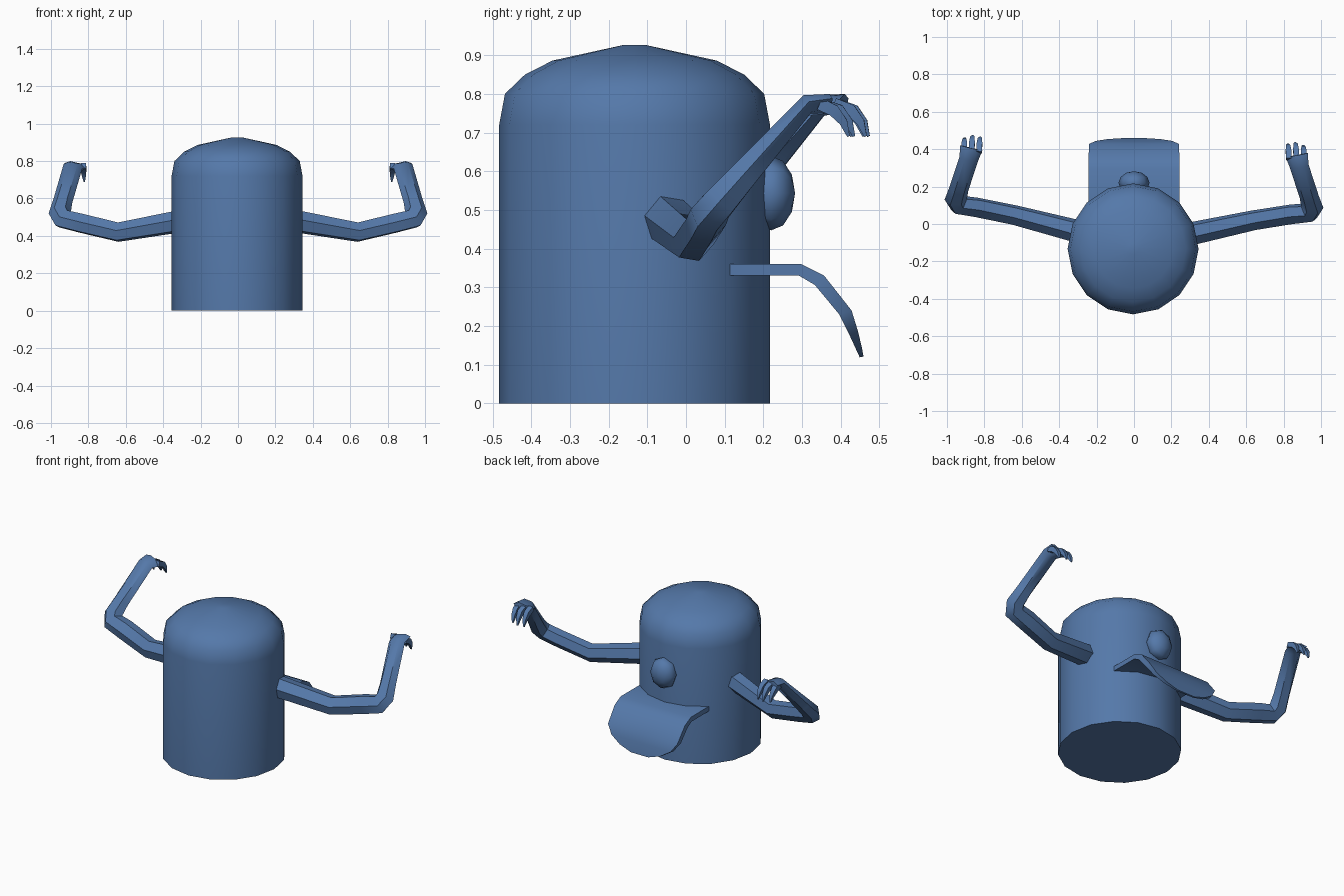
import bpy, bmesh, math
from mathutils import Vector

if "Cube" in bpy.data.objects:
    bpy.data.objects.remove(bpy.data.objects["Cube"])

blue = bpy.data.materials.new("blue")
blue.diffuse_color = (0.09, 0.19, 0.40, 1)
blue.use_nodes = True
blue.node_tree.nodes["Principled BSDF"].inputs["Base Color"].default_value = blue.diffuse_color


def finish(bm, name, angle=32):
    bmesh.ops.recalc_face_normals(bm, faces=bm.faces)
    me = bpy.data.meshes.new(name)
    bm.to_mesh(me)
    bm.free()
    me.materials.append(blue)
    ob = bpy.data.objects.new(name, me)
    bpy.context.collection.objects.link(ob)
    bpy.ops.object.select_all(action='DESELECT')
    bpy.context.view_layer.objects.active = ob
    ob.select_set(True)
    bpy.ops.object.shade_smooth_by_angle(angle=math.radians(angle))
    return ob


def skin(bm, rings):
    # bridge closed rings of vertices and cap both ends
    n = len(rings[0])
    for r, s in zip(rings, rings[1:]):
        for i in range(n):
            j = (i + 1) % n
            bm.faces.new((r[i], r[j], s[j], s[i]))
    bm.faces.new(rings[0])
    bm.faces.new(rings[-1])


def loft(bm, path, normal, sides):
    # path entries: centre, radius along normal, radius across it
    pts = [Vector(p[0]) for p in path]
    rings = []
    for i, (_, ra, rb) in enumerate(path):
        t = Vector()
        if i > 0:
            t += (pts[i] - pts[i - 1]).normalized()
        if i < len(pts) - 1:
            t += (pts[i + 1] - pts[i]).normalized()
        t.normalize()
        n = Vector(normal)
        a = (n - t * n.dot(t)).normalized()
        b = t.cross(a)
        ring = []
        for k in range(sides):
            u = 2 * math.pi * (k + 0.5) / sides
            ring.append(bm.verts.new(pts[i] + a * ra * math.cos(u) + b * rb * math.sin(u)))
        rings.append(ring)
    skin(bm, rings)


# body: domed drum
bm = bmesh.new()
profile = [(0.35, 0), (0.35, 0.72), (0.335, 0.8), (0.283, 0.85), (0.212, 0.886), (0.03, 0.926)]
rings = []
for r, z in profile:
    rings.append([bm.verts.new((-0.005 + r * math.cos(k * math.pi / 8),
                                -0.133 + r * math.sin(k * math.pi / 8), z)) for k in range(16)])
skin(bm, rings)
finish(bm, "body", 40)

# nose: flattened low-poly ball
bm = bmesh.new()
bmesh.ops.create_uvsphere(bm, u_segments=8, v_segments=6, radius=1)
for v in bm.verts:
    x, y, z = v.co
    v.co = (x * 0.083, 0.22 - z * 0.062, 0.543 + y * 0.096)
finish(bm, "nose", 60)

# drooping flap with a rounded tip: y, z, half width
bm = bmesh.new()
rows = [(0.11, 0.345, 0.243), (0.295, 0.345, 0.243), (0.345, 0.318, 0.243), (0.412, 0.235, 0.24),
        (0.432, 0.185, 0.205), (0.446, 0.145, 0.14), (0.454, 0.12, 0.06)]
thick = [(0, 0.015), (0.003, 0.015), (0.012, 0.012), (0.016, 0.005), (0.012, 0.003),
         (0.008, 0.002), (0.005, 0.001)]
rings = []
for (y, z, w), (dy, dz) in zip(rows, thick):
    rings.append([bm.verts.new((x, y + s * dy, z + s * dz))
                  for s, xs in ((1, (-w, 0, w)), (-1, (w, 0, -w))) for x in xs])
skin(bm, rings)
finish(bm, "flap", 40)

# arms: bent limb, palm and three curled fingers, slightly skewed left to right
limb = [((0.26, -0.056, 0.487), 0.062, 0.066), ((0.64, 0.034, 0.42), 0.052, 0.058),
        ((0.84, 0.07, 0.468), 0.05, 0.06), ((0.935, 0.082, 0.491), 0.05, 0.062),
        ((0.953, 0.112, 0.525), 0.048, 0.06), ((0.937, 0.165, 0.585), 0.042, 0.052),
        ((0.883, 0.33, 0.77), 0.028, 0.052), ((0.87, 0.387, 0.774), 0.022, 0.062)]
for name, side in (("right_arm", 1), ("left_arm", -1)):
    bm = bmesh.new()
    loft(bm, limb, (0, -0.75, 0.66), 6)
    for x, tip in ((0.91, -0.01), (0.868, 0.003), (0.828, -0.004)):
        loft(bm, [((x, 0.365, 0.774), 0.022, 0.022), ((x - 0.002, 0.412 + tip, 0.757), 0.021, 0.022),
                  ((x - 0.004, 0.437 + tip, 0.727), 0.016, 0.015),
                  ((x - 0.006, 0.45 + tip, 0.69), 0.005, 0.005)], (1, 0, 0), 4)
    for v in bm.verts:
        v.co.x *= side
        v.co.y -= 0.022 * v.co.x
    finish(bm, name, 45)
